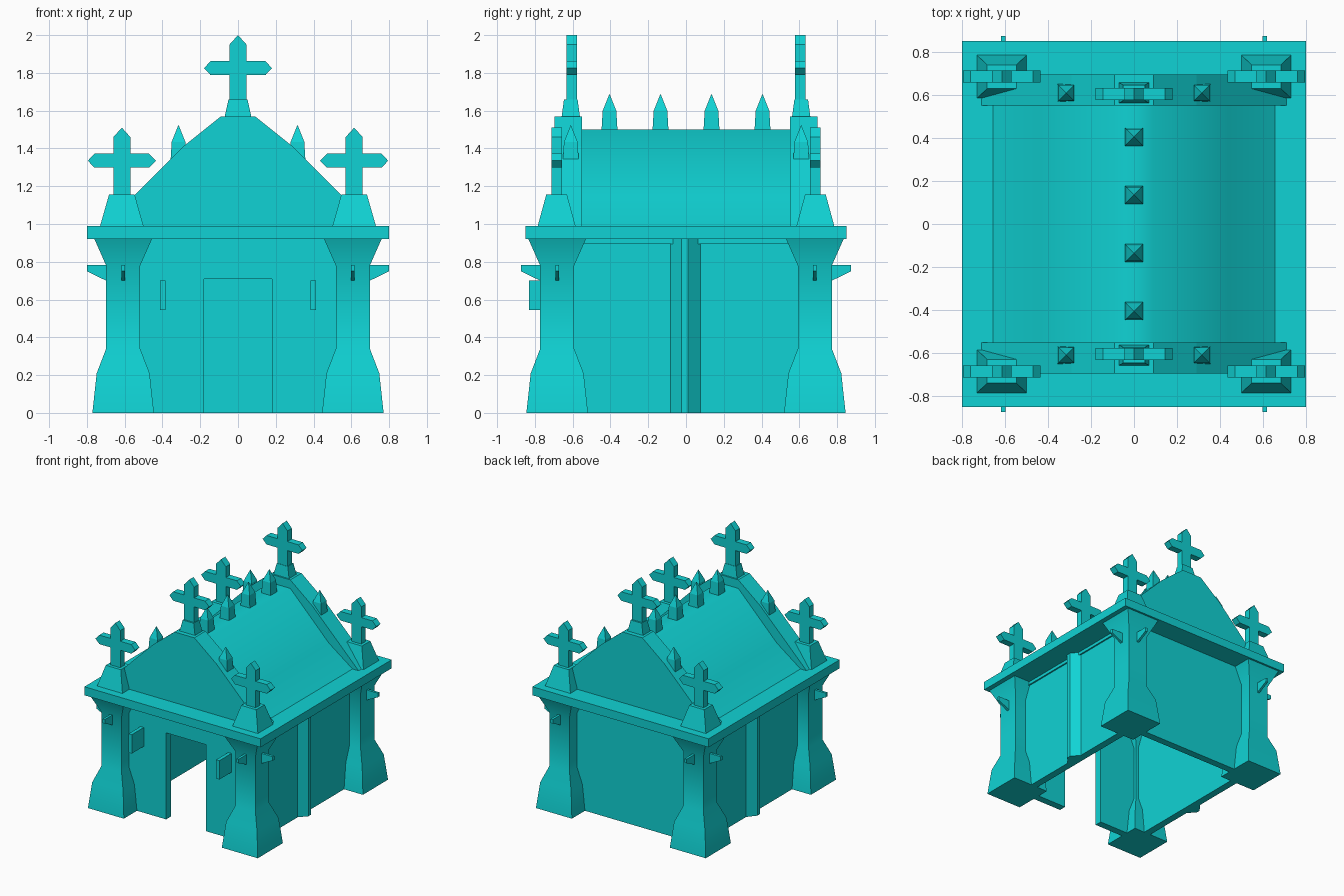
import bpy
import bmesh
from math import radians
from mathutils import Matrix

cube = bpy.data.objects.get("Cube")
if cube:
    bpy.data.objects.remove(cube, do_unlink=True)

stone = bpy.data.materials.new("turquoise stone")
stone.use_nodes = True
color = (0.005, 0.65, 0.66, 1)
stone.diffuse_color = color
stone.node_tree.nodes["Principled BSDF"].inputs["Base Color"].default_value = color


def finish(name, bm, smooth=None):
    bmesh.ops.recalc_face_normals(bm, faces=bm.faces)
    mesh = bpy.data.meshes.new(name)
    bm.to_mesh(mesh)
    bm.free()
    mesh.materials.append(stone)
    obj = bpy.data.objects.new(name, mesh)
    bpy.context.collection.objects.link(obj)
    if smooth:
        bpy.ops.object.select_all(action='DESELECT')
        obj.select_set(True)
        bpy.context.view_layer.objects.active = obj
        bpy.ops.object.shade_smooth_by_angle(angle=radians(smooth))
    return obj


def box(name, x, y, z):
    """Box from (min, max) ranges."""
    bm = bmesh.new()
    size = [b - a for a, b in (x, y, z)]
    mid = [(a + b) / 2 for a, b in (x, y, z)]
    bmesh.ops.create_cube(bm, size=1, matrix=Matrix.Translation(mid) @ Matrix.Diagonal((*size, 1)))
    return finish(name, bm)


def prism(name, points, place, lo, hi, smooth=None):
    """Extrude a 2D outline from lo to hi; place maps (u, v, depth) to xyz."""
    bm = bmesh.new()
    a = [bm.verts.new(place(u, v, lo)) for u, v in points]
    b = [bm.verts.new(place(u, v, hi)) for u, v in points]
    bm.faces.new(a)
    bm.faces.new(b)
    n = len(points)
    for i in range(n):
        j = (i + 1) % n
        bm.faces.new((a[i], a[j], b[j], b[i]))
    return finish(name, bm, smooth)


def stack(name, x, y, levels, smooth=None):
    """Loft of rectangles (z, half x, half y); a zero half width makes a point."""
    bm = bmesh.new()
    rings = []
    for z, hx, hy in levels:
        if hx == 0:
            rings.append([bm.verts.new((x, y, z))] * 4)
        else:
            rings.append([bm.verts.new((x + i * hx, y + j * hy, z))
                          for i, j in ((-1, -1), (1, -1), (1, 1), (-1, 1))])
    for low, high in zip(rings, rings[1:]):
        for i in range(4):
            j = (i + 1) % 4
            corners = list(dict.fromkeys((low[i], low[j], high[j], high[i])))
            bm.faces.new(corners)
    bm.faces.new(rings[0])
    if levels[-1][1]:
        bm.faces.new(rings[-1])
    return finish(name, bm, smooth)


def on_y(u, v, d):
    return (u, d, v)


def mirrored(half):
    return half + [(-u, v) for u, v in reversed(half)]


def cross(name, x, y, base, arm, top):
    """Upright with a pointed head and pointed side arms."""
    w, h, t = 0.045, 0.037, 0.028
    outline = mirrored([(w, base), (w, arm - h), (0.145, arm - h), (0.18, arm),
                        (0.145, arm + h), (w, arm + h), (w, top - 0.05)])
    outline.insert(7, (0, top))
    prism(name, [(x + u, v) for u, v in outline], on_y, y - t, y + t)


def spike(name, x, y, z):
    stack(name, x, y, [(z, 0.042, 0.042), (z + 0.1, 0.036, 0.036), (z + 0.19, 0, 0)])


# Walls, open underneath, with a doorway in the front
WX, WY, T, EAVE = 0.60, 0.675, 0.06, 0.92
door = [(0.18, 0.71), (0.18, 0), (WX, 0), (WX, EAVE)]
prism("front_wall", mirrored(door), on_y, -WY, -WY + T)
box("back_wall", (-WX, WX), (WY - T, WY), (0, EAVE))

for s, side in ((1, "left"), (-1, "right")):
    box(side + "_wall", sorted((s * WX, s * (WX - T))), (-WY, WY), (0, EAVE))
    box(side + "_wall_trim", sorted((s * WX, s * (WX + 0.012))), (-0.6, 0.6), (0.895, EAVE))
    # Faceted pilaster in the middle of the side wall
    prism(side + "_pilaster",
          [(s * (WX - 0.02), -0.083), (s * WX, -0.083), (s * 0.655, -0.024),
           (s * 0.655, 0.01), (s * WX, 0.077), (s * (WX - 0.02), 0.077)],
          lambda u, v, d: (u, v, d), 0, EAVE)
    # Upright slabs beside the door
    box(side + "_door_fin", sorted((s * 0.383, s * 0.413)), (-0.83, -0.66), (0.545, 0.7))

# Eaves slab and roof
box("eaves_slab", (-0.8, 0.8), (-0.85, 0.85), (EAVE, 0.99))
prism("roof", mirrored([(0.655, 0.99), (0.44, 1.145), (0.09, 1.5)]), on_y, -0.56, 0.56, 50)
for i, y in enumerate((-0.405, -0.135, 0.135, 0.405)):
    spike(f"ridge_spike_{i + 1}", 0, y, 1.5)

for f, end in ((-1, "front"), (1, "back")):
    # Gable with its cross and spikes
    prism(end + "_gable", mirrored([(0.71, 0.99), (0.29, 1.41), (0.09, 1.57)]),
          on_y, *sorted((f * 0.55, f * 0.695)))
    stack(end + "_gable_plinth", 0, f * 0.61,
          [(1.57, 0.07, 0.048), (1.66, 0.05, 0.036)])
    cross(end + "_gable_cross", 0, f * 0.605, 1.65, 1.825, 2.0)

    for s, side in ((1, "left"), (-1, "right")):
        tag = f"{end}_{side}_"
        spike(tag + "gable_spike", s * 0.315, f * 0.61, 1.335)
        # Corner buttress
        cx, cy = s * 0.608, f * 0.682
        stack(tag + "buttress", cx, cy,
              [(0, 0.163, 0.163), (0.21, 0.14, 0.14), (0.34, 0.09, 0.09),
               (0.78, 0.09, 0.09), (EAVE, 0.152, 0.152)], 30)
        # Thin spouts pointing outward from the buttress
        spout = [(0.07, 0.7), (0.09, 0.7), (0.192, 0.75), (0.192, 0.783), (0.07, 0.783)]
        prism(tag + "side_spout", [(cx + s * u, v) for u, v in spout],
              on_y, cy - 0.01, cy + 0.01)
        prism(tag + "end_spout", [(cy + f * u, v) for u, v in spout],
              lambda u, v, d: (d, u, v), cx - 0.01, cx + 0.01)
        # Corner plinth and cross
        stack(tag + "corner_plinth", s * 0.615, f * 0.685,
              [(0.99, 0.115, 0.1), (1.155, 0.068, 0.055)])
        cross(tag + "corner_cross", s * 0.615, f * 0.685, 1.145, 1.335, 1.51)
